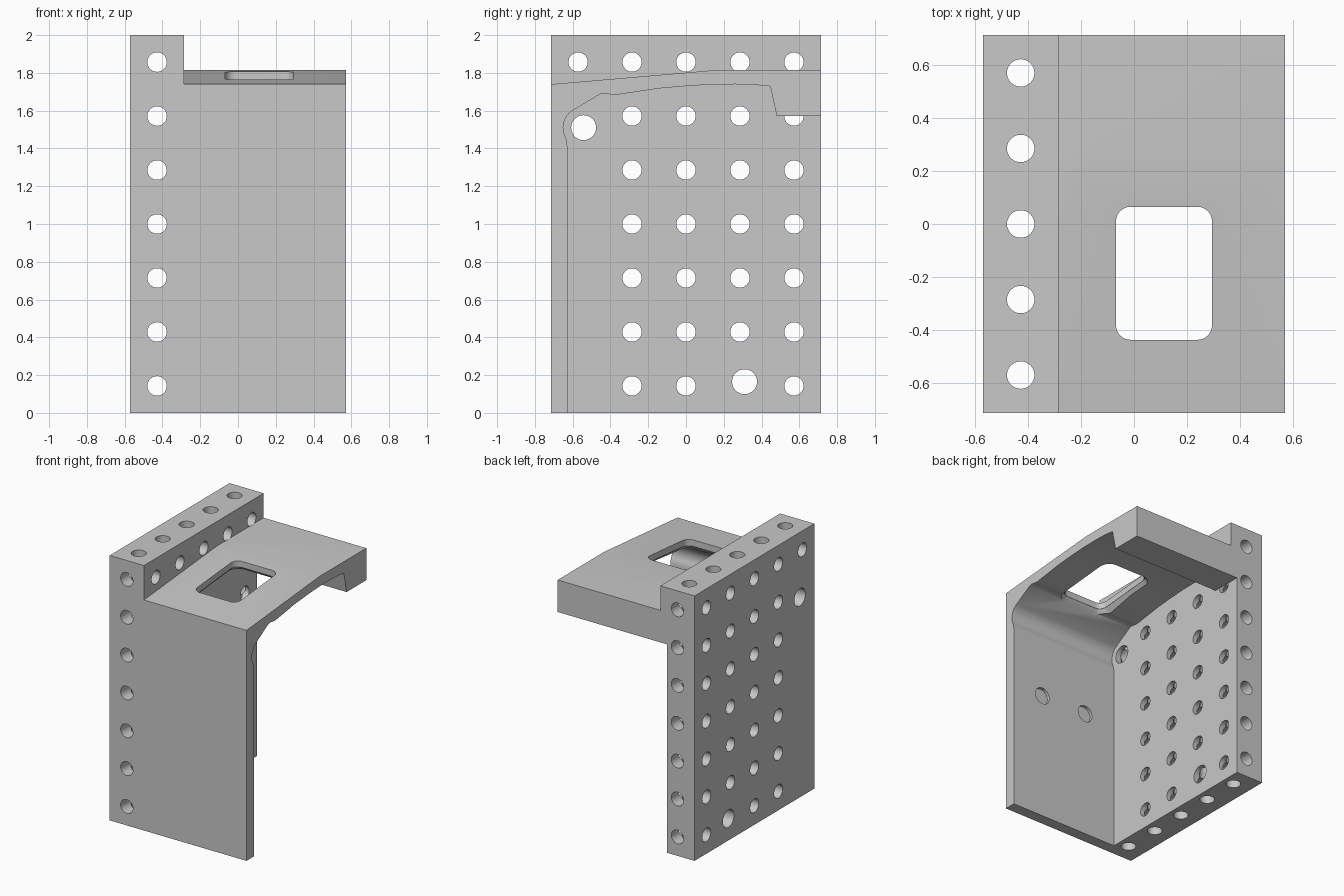
import bpy, bmesh
from math import radians, sin, cos
from mathutils import Matrix, Vector

if "Cube" in bpy.data.objects:
    bpy.data.objects.remove(bpy.data.objects["Cube"])

U = 2 / 7            # hole pitch
R = 0.051            # small hole radius
BIG = 0.066          # large hole radius
X0, Y0 = -2 * U, 2.5 * U
INNER = -1.2 * U     # inner face of the side panel

grey = bpy.data.materials.new("grey")
grey.use_nodes = True
grey.diffuse_color = (0.58, 0.58, 0.58, 1)
grey.node_tree.nodes["Principled BSDF"].inputs["Base Color"].default_value = grey.diffuse_color


def make(name, bm, helper=False):
    bmesh.ops.recalc_face_normals(bm, faces=bm.faces)
    mesh = bpy.data.meshes.new(name)
    bm.to_mesh(mesh)
    bm.free()
    obj = bpy.data.objects.new(name, mesh)
    bpy.context.collection.objects.link(obj)
    mesh.materials.append(grey)
    obj.hide_render = helper
    return obj


def prism(bm, points, shift):
    face = bm.faces.new([bm.verts.new(p) for p in points])
    new = bmesh.ops.extrude_face_region(bm, geom=[face])["geom"]
    bmesh.ops.translate(bm, vec=shift, verts=[v for v in new if isinstance(v, bmesh.types.BMVert)])
    # Close the start cap when the extrusion removed it
    bmesh.ops.holes_fill(bm, edges=[e for e in bm.edges if e.is_boundary])


def rod(bm, start, end, radius):
    start, end = Vector(start), Vector(end)
    turn = (end - start).to_track_quat("Z", "Y").to_matrix().to_4x4()
    bmesh.ops.create_cone(bm, cap_ends=True, segments=32, radius1=radius, radius2=radius,
                          depth=(end - start).length,
                          matrix=Matrix.Translation((start + end) / 2) @ turn)


def arc(cx, cy, r, a0, a1, steps):
    angles = [radians(a0 + (a1 - a0) * i / steps) for i in range(steps + 1)]
    return [(cx + r * cos(a), cy + r * sin(a)) for a in angles]


def window_outline(radius):
    corners = ((0.24, 0.01, 0), (-0.013, 0.01, 90), (-0.013, -0.383, 180), (0.24, -0.383, 270))
    return [p for cx, cy, a in corners for p in arc(cx, cy, radius, a, a + 90, 8)]


def boolean(target, cutter, operation):
    mod = target.modifiers.new(cutter.name, "BOOLEAN")
    mod.operation = operation
    mod.solver = "MANIFOLD"
    mod.object = cutter
    bpy.context.view_layer.objects.active = target
    bpy.ops.object.modifier_apply(modifier=mod.name)
    bpy.data.objects.remove(cutter)


# Thick perforated side panel
bm = bmesh.new()
prism(bm, [(X0, -Y0, 0), (X0, Y0, 0), (X0, Y0, 2), (X0, -Y0, 2)], (INNER - X0, 0, 0))
body = make("bracket_body", bm)

# Front wall and roof as one side profile, from outside to underside
profile = [(-Y0, 0), (-Y0, 1.74), (0.16, 1.815), (Y0, 1.815), (Y0, 1.573),
           (0.48, 1.573), (0.446, 1.729), (0.36, 1.737), (0.26, 1.74), (0.127, 1.738),
           (0, 1.73), (-0.14, 1.718), (-0.37, 1.684), (-0.395, 1.685), (-0.42, 1.69),
           (-0.44, 1.69), (-0.455, 1.687)]
profile += arc(-0.542, 1.51, 0.108, 122, 210, 14)
profile += [(-0.631, 1.436), (-0.628, 1.41), (-0.628, 0)]
bm = bmesh.new()
prism(bm, [(INNER - 0.05, y, z) for y, z in profile], (2 * U - INNER + 0.05, 0, 0))
boolean(body, make("wall_and_roof", bm), "UNION")

# Thicker rail standing on the roof beside the panel
rail = [(-Y0, 1.73), (0.16, 1.805), (Y0, 1.805), (Y0, 2), (-Y0, 2)]
bm = bmesh.new()
prism(bm, [(INNER - 0.05, y, z) for y, z in rail], (0.05 - U - INNER, 0, 0))
boolean(body, make("top_rail", bm), "UNION")

# Holes across the side panel, the top row reaching through the rail
bm = bmesh.new()
holes = [(-0.542, 1.51, BIG), (0.31, 0.165, BIG)]
holes += [(c * U, (r + 0.5) * U, R) for r in range(6) for c in range(-1, 3) if (r, c) != (0, 1)]
for y, z, radius in holes:
    rod(bm, (-0.7, y, z), (INNER + 0.001, y, z), radius)
for c in range(-2, 3):
    rod(bm, (-0.7, c * U, 6.5 * U), (0.001 - U, c * U, 6.5 * U), R)
boolean(body, make("side_holes", bm, True), "DIFFERENCE")

# Holes running front to back
bm = bmesh.new()
for r in range(7):
    rod(bm, (-1.5 * U, -1, (r + 0.5) * U), (-1.5 * U, 1, (r + 0.5) * U), R * 1.01)
boolean(body, make("depth_holes", bm, True), "DIFFERENCE")

# Holes running top to bottom
bm = bmesh.new()
for c in range(-2, 3):
    rod(bm, (-1.5 * U, c * U, -0.2), (-1.5 * U, c * U, 2.2), R * 1.02)
boolean(body, make("vertical_holes", bm, True), "DIFFERENCE")

# Rounded window in the roof
bm = bmesh.new()
prism(bm, [(x, y, 1.6) for x, y in window_outline(0.055)], (0, 0, 0.4))
boolean(body, make("roof_window", bm, True), "DIFFERENCE")

# Flared lower edge of the window, following the sloping underside
bm = bmesh.new()
for radius, lift in ((0.056, 0.025), (0.1, -0.025)):
    for x, y in window_outline(radius):
        bm.verts.new((x, y, 1.73 + 0.09 * y + lift))
bmesh.ops.convex_hull(bm, input=bm.verts)
boolean(body, make("window_flare", bm, True), "DIFFERENCE")

# Two shallow round pockets inside the front wall
bm = bmesh.new()
for x in (0.31, -0.08):
    rod(bm, (x, -0.65, 0.97), (x, -0.5, 0.97), 0.063)
boolean(body, make("wall_pockets", bm, True), "DIFFERENCE")

bpy.ops.object.select_all(action="DESELECT")
body.select_set(True)
bpy.context.view_layer.objects.active = body
bpy.ops.object.shade_smooth_by_angle(angle=radians(25))
